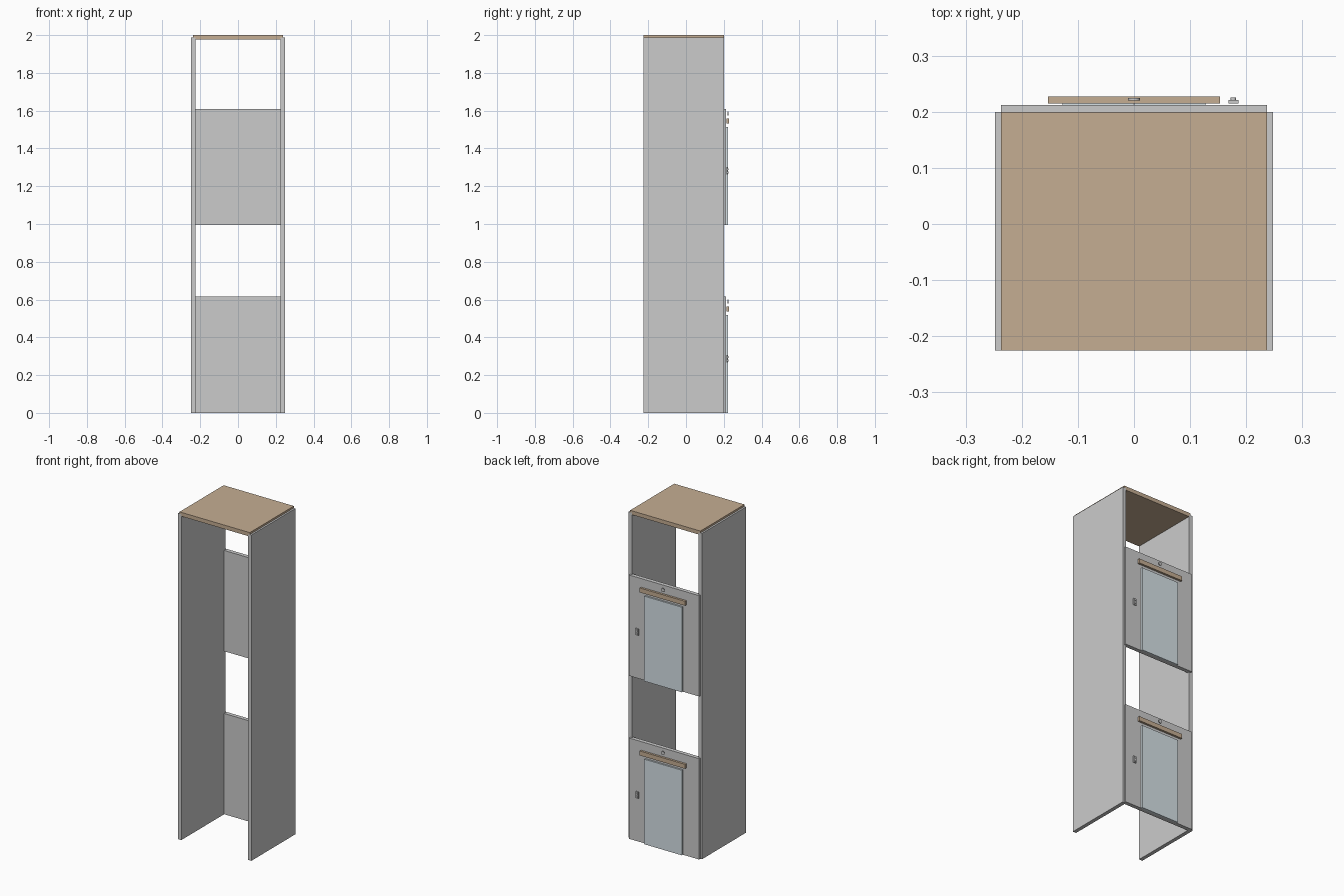
import bpy, math

if "Cube" in bpy.data.objects:
    bpy.data.objects.remove(bpy.data.objects["Cube"])


def material(name, rgb):
    m = bpy.data.materials.new(name)
    m.diffuse_color = (*rgb, 1)
    m.use_nodes = True
    m.node_tree.nodes["Principled BSDF"].inputs["Base Color"].default_value = m.diffuse_color
    return m


BROWN = material("brown", (0.56, 0.42, 0.29))
STEEL = material("steel", (0.68, 0.76, 0.80))


def box(name, x, y, z, mat=None):
    """Box from (min, max) pairs on each axis."""
    bpy.ops.mesh.primitive_cube_add(size=1, location=[sum(r) / 2 for r in (x, y, z)])
    o = bpy.context.object
    o.name = name
    o.scale = [r[1] - r[0] for r in (x, y, z)]
    bpy.ops.object.transform_apply(location=False, rotation=False, scale=True)
    if mat:
        o.data.materials.append(mat)
    return o


def disc(name, x, y, z, r):
    """Round plate facing along y."""
    bpy.ops.mesh.primitive_cylinder_add(vertices=24, radius=r, depth=y[1] - y[0],
                                        location=(x, sum(y) / 2, z),
                                        rotation=(math.pi / 2, 0, 0))
    bpy.context.object.name = name
    bpy.ops.object.shade_smooth_by_angle()


# Shaft walls and roof
for side, s in (("left", -1), ("right", 1)):
    box(side + "_wall", sorted((s * 0.225, s * 0.248)), (-0.225, 0.2), (0, 1.988))
box("roof", (-0.237, 0.237), (-0.225, 0.2), (1.976, 2.0), BROWN)

# One landing per floor
for floor, z in (("lower", 0.0), ("upper", 0.995)):
    box(floor + "_landing_panel", (-0.237, 0.237), (0.188, 0.212), (z, z + 0.615))
    # Pair of sliding door leaves
    for side, s in (("left", -1), ("right", 1)):
        box(f"{floor}_{side}_door", sorted((s * 0.001, s * 0.127)), (0.205, 0.222),
            (z, z + 0.519), STEEL)
    # Lintel bar with round indicator above
    box(floor + "_lintel", (-0.153, 0.153), (0.2145, 0.2275), (z + 0.537, z + 0.564), BROWN)
    disc(floor + "_indicator", 0, (0.2205, 0.2245), z + 0.590, 0.011)
    # Call plate with two buttons
    box(floor + "_call_plate", (0.168, 0.186), (0.215, 0.221), (z + 0.266, z + 0.306))
    for n, dz in (("down", 0.277), ("up", 0.295)):
        disc(f"{floor}_{n}_button", 0.177, (0.220, 0.2255), z + dz, 0.005)
